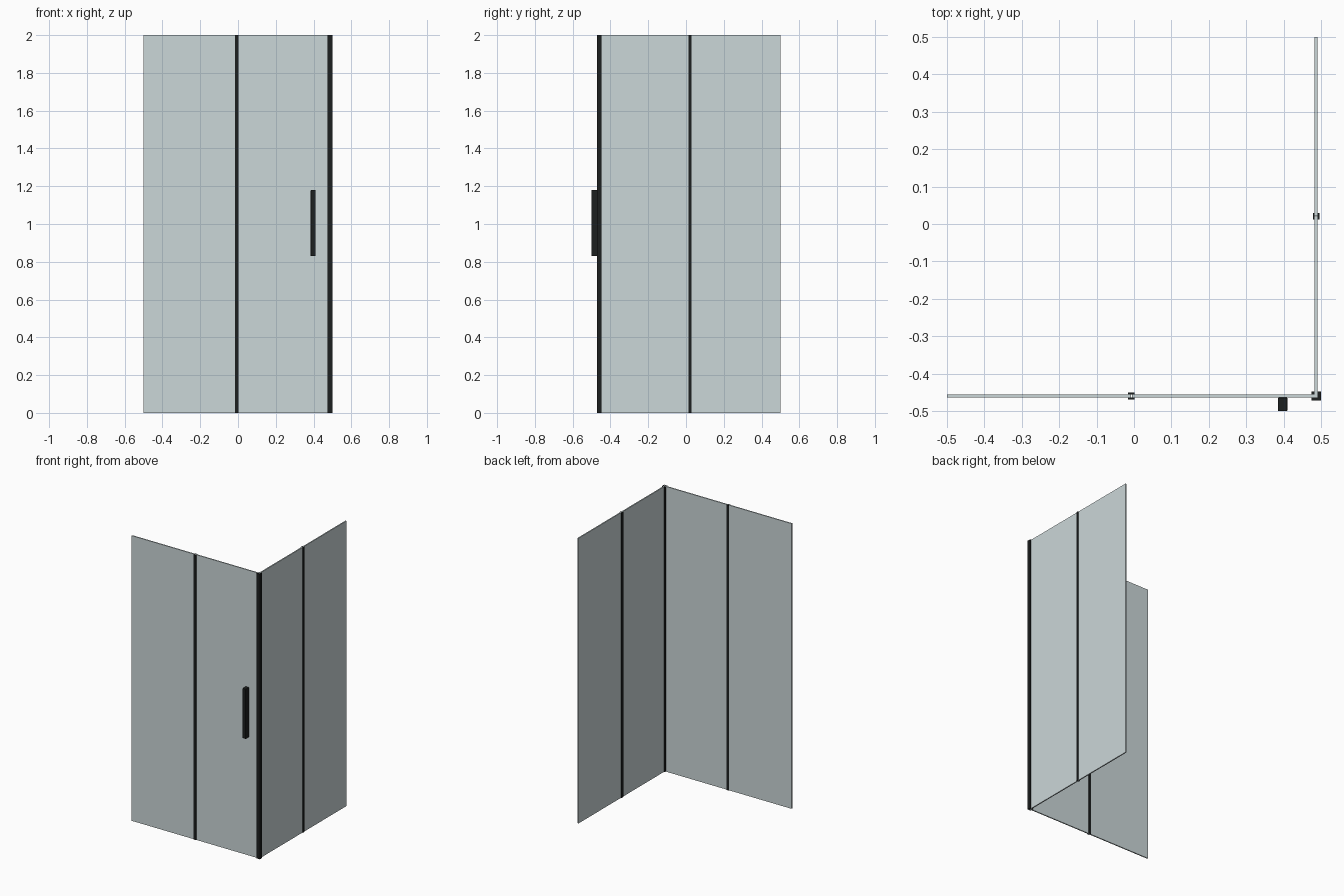
import bpy

if "Cube" in bpy.data.objects:
    bpy.data.objects.remove(bpy.data.objects["Cube"])


def material(name, color):
    m = bpy.data.materials.new(name)
    m.diffuse_color = color
    m.use_nodes = True
    m.node_tree.nodes["Principled BSDF"].inputs["Base Color"].default_value = m.diffuse_color
    return m


glass = material("glass", (0.60, 0.68, 0.69, 1))
black = material("black_metal", (0.012, 0.014, 0.014, 1))


def extrude(name, outline, z0, z1, mat):
    """Prism from a plan outline (counter-clockwise) between two heights."""
    n = len(outline)
    verts = [(x, y, z) for z in (z0, z1) for x, y in outline]
    faces = [tuple(reversed(range(n))), tuple(range(n, 2 * n))]
    faces += [(i, (i + 1) % n, (i + 1) % n + n, i + n) for i in range(n)]
    mesh = bpy.data.meshes.new(name)
    mesh.from_pydata(verts, [], faces)
    mesh.materials.append(mat)
    obj = bpy.data.objects.new(name, mesh)
    bpy.context.collection.objects.link(obj)
    return obj


def box(name, x0, x1, y0, y1, z0, z1, mat):
    return extrude(name, [(x0, y0), (x1, y0), (x1, y1), (x0, y1)], z0, z1, mat)


H = 2.0
FY, SX = -0.460, 0.487      # centre planes of front and side glass
T, S = 0.004, 0.009         # half thickness of glass and of strips
JX, JY = -0.007, 0.021      # joint positions along each wall

# Glass panels: fixed and door panel on the front, two panels on the side
box("front_fixed_glass", -0.5, JX - 0.001, FY - T, FY + T, 0, H, glass)
box("door_glass", JX + 0.001, SX - T, FY - T, FY + T, 0, H, glass)
box("side_front_glass", SX - T, SX + T, FY - T, JY - 0.001, 0, H, glass)
box("side_rear_glass", SX - T, SX + T, JY + 0.001, 0.5, 0, H, glass)

# Joint profiles: a strip on each face of the glass
for label, s in (("outer", -1), ("inner", 1)):
    a, b = sorted((FY + s * T, FY + s * S))
    box(f"front_joint_{label}", JX - S, JX + S, a, b, 0, H, black)
    a, b = sorted((SX - s * T, SX - s * S))
    box(f"side_joint_{label}", a, b, JY - S, JY + S, 0, H, black)

# Corner post: outer angle and small inner angle around the glass corner
x0, x1, y0, y1 = 0.475, 0.5, -0.472, -0.448
extrude("corner_post_outer",
        [(x0, y0), (x1, y0), (x1, y1), (SX + T, y1), (SX + T, FY - T),
         (x0, FY - T)], 0, H, black)
box("corner_post_inner", x0, SX - T, FY + T, y1, 0, H, black)

# Door handle
handle = box("door_handle", 0.385, 0.41, -0.5, FY - T, 0.83, 1.18, black)
bevel = handle.modifiers.new("soft_edges", "BEVEL")
bevel.width = 0.002
bevel.segments = 2
